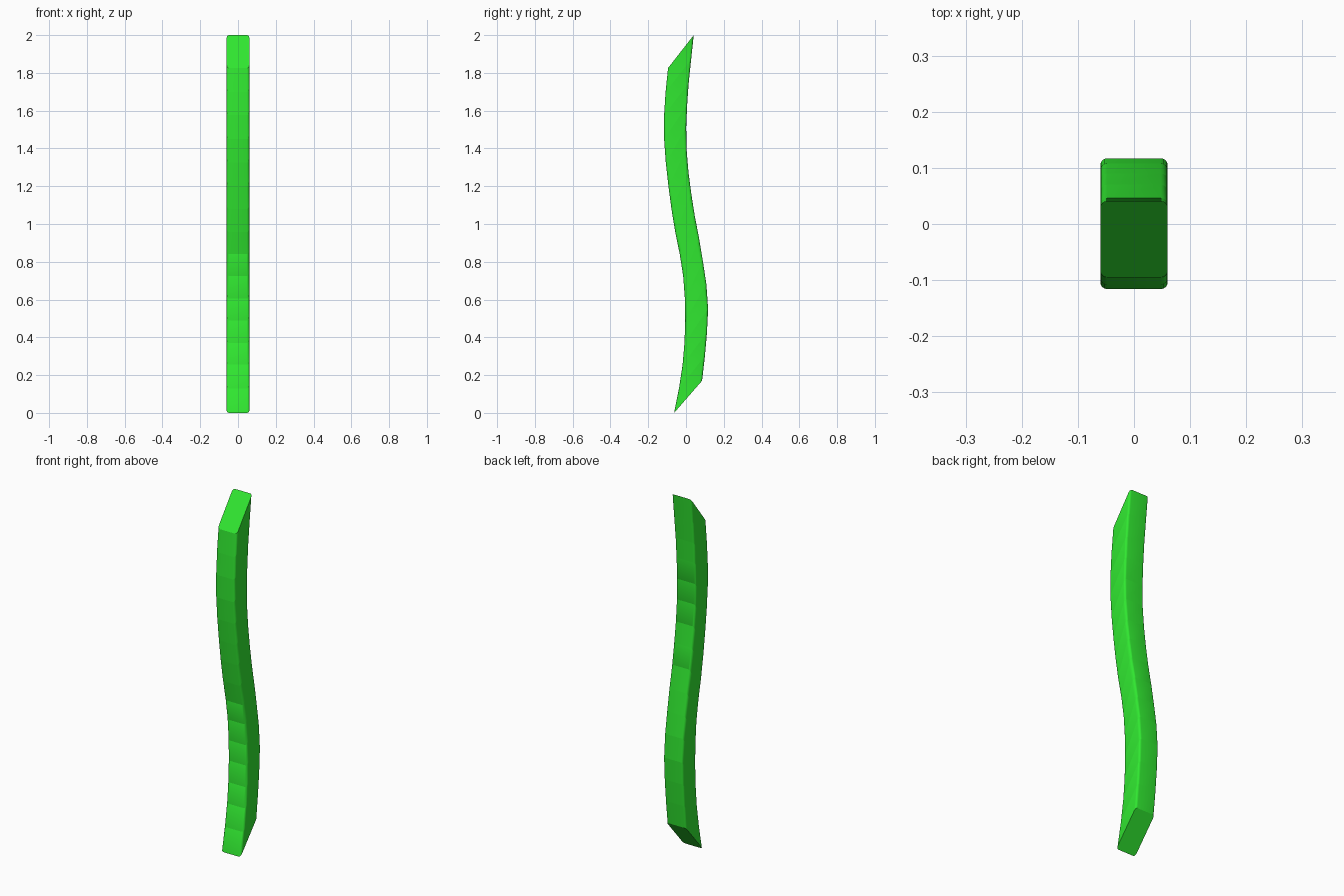
import bpy, bmesh, math
from mathutils import Vector

if "Cube" in bpy.data.objects:
    bpy.data.objects.remove(bpy.data.objects["Cube"])

HALF_W = 0.06    # half width in x
R = 0.012        # corner radius of the cross-section
STEPS = 4

# (y, z) of every slanted seam at the front and at the back
FRONT = [(-.063, 0), (-.037, .13), (-.018, .255), (-.008, .37), (-.004, .49), (-.006, .605),
         (-.015, .725), (-.033, .84), (-.057, .957), (-.077, 1.08), (-.093, 1.2), (-.107, 1.325),
         (-.116, 1.45), (-.116, 1.577), (-.108, 1.70), (-.095, 1.826)]
BACK = [(.085, .17), (.100, .30), (.111, .425), (.117, .55), (.108, .68), (.090, .80),
        (.070, .92), (.046, 1.045), (.028, 1.16), (.013, 1.275), (.003, 1.395), (.001, 1.51),
        (.006, 1.63), (.014, 1.745), (.027, 1.87), (.041, 2.0)]

green = bpy.data.materials.new("green")
green.diffuse_color = (0.03, 0.8, 0.03, 1)
green.use_nodes = True
green.node_tree.nodes["Principled BSDF"].inputs["Base Color"].default_value = green.diffuse_color


def seam_ring(front, back):
    """Rounded rectangle lying in the slanted seam plane."""
    a, b = Vector((0, *front)), Vector((0, *back))
    rv = R / (b.y - a.y)
    ring = []
    for k, (sx, sv) in enumerate([(1, 1), (-1, 1), (-1, 0), (1, 0)]):
        cx = sx * (HALF_W - R)
        cv = 1 - rv if sv else rv
        for i in range(STEPS + 1):
            t = (k + i / STEPS) * math.pi / 2
            p = a.lerp(b, cv + rv * math.sin(t))
            p.x = cx + R * math.cos(t)
            ring.append(p)
    return ring


def block(name, lower, upper):
    bm = bmesh.new()
    lo = [bm.verts.new(p) for p in lower]
    hi = [bm.verts.new(p) for p in upper]
    n = len(lo)
    for i in range(n):
        j = (i + 1) % n
        bm.faces.new((lo[i], lo[j], hi[j], hi[i]))
    bm.faces.new(lo[::-1])
    bm.faces.new(hi)
    bmesh.ops.recalc_face_normals(bm, faces=bm.faces)
    me = bpy.data.meshes.new(name)
    bm.to_mesh(me)
    bm.free()
    me.materials.append(green)
    ob = bpy.data.objects.new(name, me)
    bpy.context.collection.objects.link(ob)
    bpy.ops.object.select_all(action='DESELECT')
    ob.select_set(True)
    bpy.context.view_layer.objects.active = ob
    bpy.ops.object.shade_smooth_by_angle(angle=math.radians(30))


# stack of slanted blocks along the S curve
rings = [seam_ring(f, b) for f, b in zip(FRONT, BACK)]
for i in range(len(rings) - 1):
    block(f"slanted_block_{i + 1}", rings[i], rings[i + 1])
